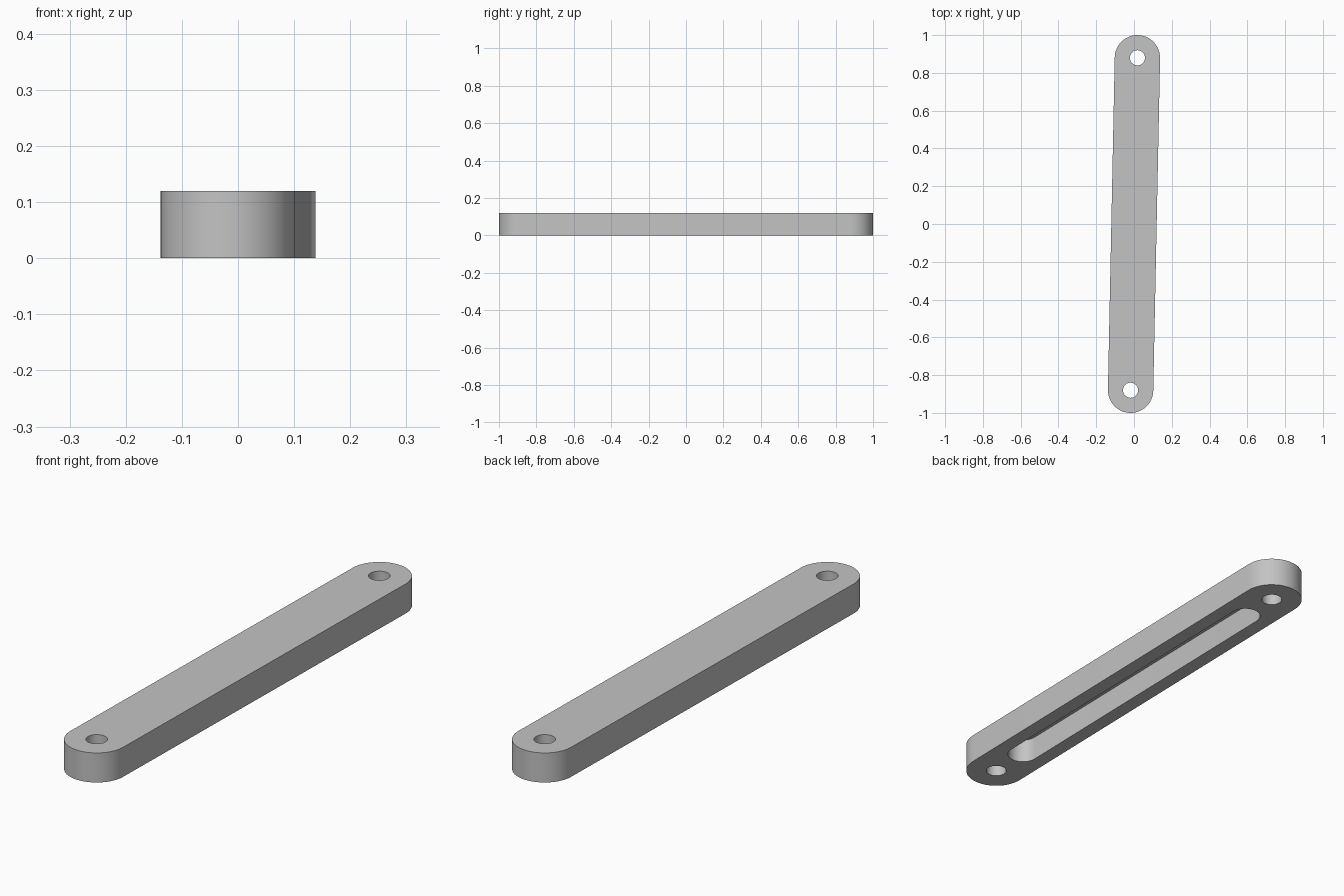
import bpy, bmesh, math

cube = bpy.data.objects.get("Cube")
if cube:
    bpy.data.objects.remove(cube, do_unlink=True)

END_X, END_Y = 0.018, 0.88        # pin hole position at the back end
HEIGHT = 0.12
TILT = math.atan2(END_X, END_Y)
REACH = math.hypot(END_X, END_Y)

grey = bpy.data.materials.new("light_grey")
grey.use_nodes = True
colour = (0.55, 0.55, 0.55, 1)
grey.diffuse_color = colour
grey.node_tree.nodes["Principled BSDF"].inputs["Base Color"].default_value = colour


def slot_prism(name, half, radius, z0, z1, centre=0, steps=24):
    """Round-ended prism along the tilted bar axis; half = 0 gives a cylinder."""
    bm = bmesh.new()
    ring = []
    for side in (1, -1):
        for i in range(steps + (1 if half else 0)):
            a = math.pi * i / steps
            x = side * radius * math.cos(a)
            y = centre + side * (half + radius * math.sin(a))
            ring.append(bm.verts.new((x * math.cos(TILT) + y * math.sin(TILT),
                                      y * math.cos(TILT) - x * math.sin(TILT), z0)))
    face = bm.faces.new(ring)
    top = bmesh.ops.extrude_face_region(bm, geom=[face])["geom"]
    bmesh.ops.translate(bm, vec=(0, 0, z1 - z0),
                        verts=[v for v in top if isinstance(v, bmesh.types.BMVert)])
    bmesh.ops.recalc_face_normals(bm, faces=bm.faces)
    mesh = bpy.data.meshes.new(name)
    bm.to_mesh(mesh)
    bm.free()
    mesh.materials.append(grey)
    obj = bpy.data.objects.new(name, mesh)
    bpy.context.collection.objects.link(obj)
    return obj


# Round-ended bar
bar = slot_prism("link_bar", REACH, 0.12, 0, HEIGHT)

# Pin holes through both ends, and the pocket in the underside
cutters = [
    slot_prism("back_hole_cutter", 0, 0.04, -0.1, 0.3, REACH, 16),
    slot_prism("front_hole_cutter", 0, 0.04, -0.1, 0.3, -REACH, 16),
    slot_prism("pocket_cutter", 0.71, 0.06, -0.1, 0.1),
]
bpy.context.view_layer.objects.active = bar
for cutter in cutters:
    cut = bar.modifiers.new(cutter.name, "BOOLEAN")
    cut.operation = "DIFFERENCE"
    cut.solver = "EXACT"
    cut.object = cutter
    bpy.ops.object.modifier_apply(modifier=cut.name)
    bpy.data.objects.remove(cutter, do_unlink=True)

# Smooth round walls, crisp rims
bpy.ops.object.select_all(action="DESELECT")
bar.select_set(True)
bpy.ops.object.shade_smooth_by_angle(angle=math.radians(30))
